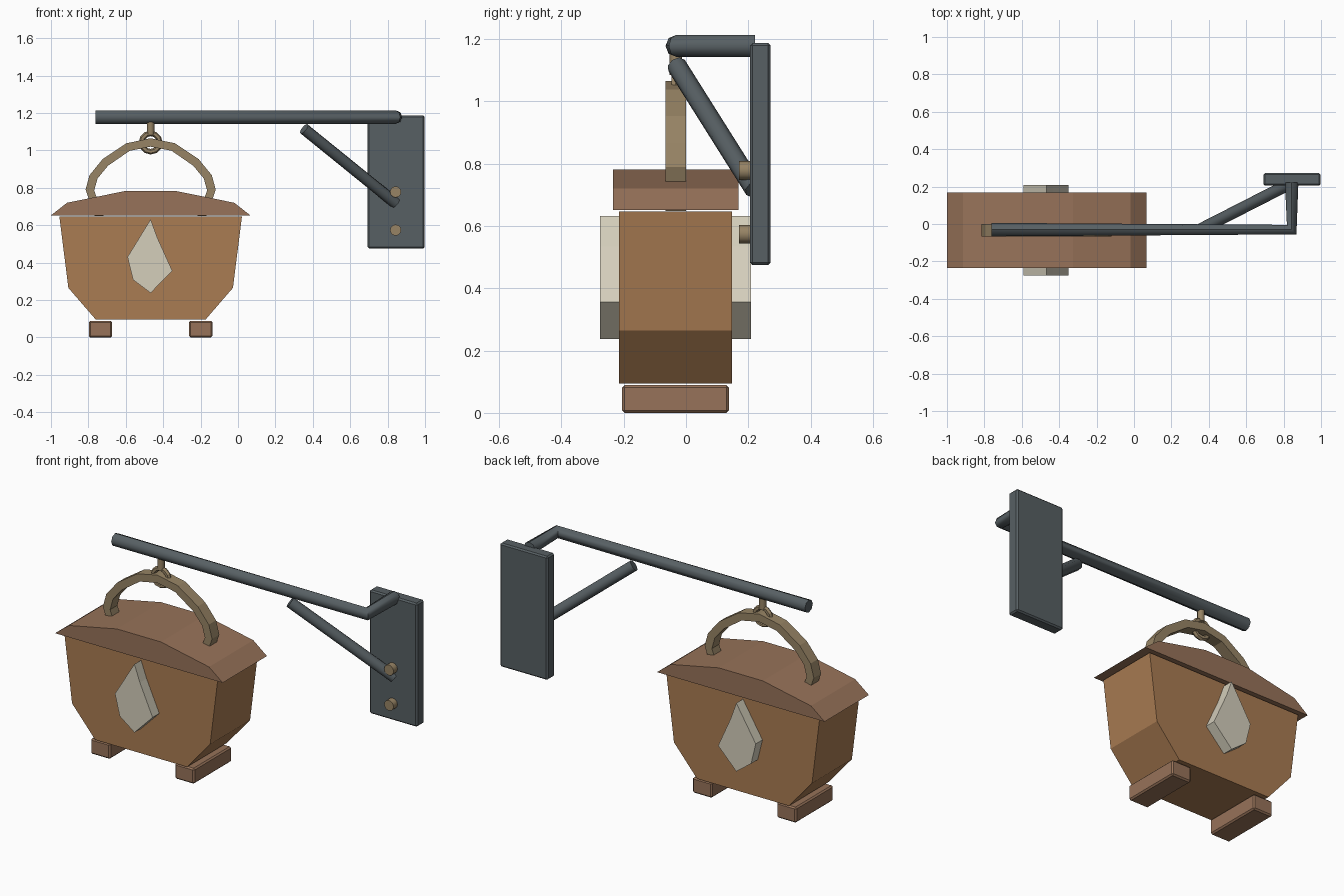
import bpy, bmesh, math
from mathutils import Vector

if "Cube" in bpy.data.objects:
    bpy.data.objects.remove(bpy.data.objects["Cube"])

CX, CY = -0.467, -0.033   # centre of the hanging pot


def material(name, rgb):
    m = bpy.data.materials.new(name)
    m.diffuse_color = (*rgb, 1)
    m.use_nodes = True
    m.node_tree.nodes["Principled BSDF"].inputs["Base Color"].default_value = m.diffuse_color
    return m


WOOD = material("wood", (0.40, 0.20, 0.085))
DARK_WOOD = material("dark_wood", (0.31, 0.17, 0.10))
IRON = material("iron", (0.095, 0.115, 0.125))
BRASS = material("brass", (0.31, 0.23, 0.13))
PALE = material("pale_stone", (0.66, 0.62, 0.50))


def finish(ob, name, mat, smooth=False):
    ob.name = name
    ob.data.materials.append(mat)
    if smooth:
        bpy.ops.object.select_all(action='DESELECT')
        ob.select_set(True)
        bpy.context.view_layer.objects.active = ob
        bpy.ops.object.shade_smooth_by_angle(angle=math.radians(50))
    return ob


def prism(name, profile, y0, y1, mat):
    """Extrude an (x, z) outline from y0 to y1."""
    bm = bmesh.new()
    a = [bm.verts.new((x, y0, z)) for x, z in profile]
    b = [bm.verts.new((x, y1, z)) for x, z in profile]
    bm.faces.new(a)
    bm.faces.new(b[::-1])
    n = len(a)
    for i in range(n):
        j = (i + 1) % n
        bm.faces.new((a[j], a[i], b[i], b[j]))
    bmesh.ops.recalc_face_normals(bm, faces=bm.faces)
    me = bpy.data.meshes.new(name)
    bm.to_mesh(me)
    bm.free()
    ob = bpy.data.objects.new(name, me)
    bpy.context.collection.objects.link(ob)
    return finish(ob, name, mat)


def symmetric(half):
    """Mirror (half width, z) points about the pot centre."""
    return [(CX + w, z) for w, z in half] + [(CX - w, z) for w, z in half[::-1] if w]


def box(name, lo, hi, mat, bevel=0.008):
    lo, hi = Vector(lo), Vector(hi)
    bpy.ops.mesh.primitive_cube_add(size=1, location=(lo + hi) / 2)
    ob = bpy.context.object
    ob.scale = hi - lo
    bpy.ops.object.transform_apply(location=False, rotation=False, scale=True)
    b = ob.modifiers.new("bevel", 'BEVEL')
    b.width, b.segments = bevel, 1
    return finish(ob, name, mat)


def tube(name, pts, radius, mat):
    """Eight-sided pipe along a polyline."""
    cu = bpy.data.curves.new(name, 'CURVE')
    cu.dimensions = '3D'
    cu.bevel_depth, cu.bevel_resolution, cu.use_fill_caps = radius, 2, True
    sp = cu.splines.new('POLY')
    sp.points.add(len(pts) - 1)
    for p, co in zip(sp.points, pts):
        p.co = (*co, 1)
    ob = bpy.data.objects.new(name, cu)
    bpy.context.collection.objects.link(ob)
    bpy.ops.object.select_all(action='DESELECT')
    ob.select_set(True)
    bpy.context.view_layer.objects.active = ob
    bpy.ops.object.convert(target='MESH')
    return finish(bpy.context.object, name, mat, True)


# pot body and lid
prism("pot_body", symmetric([(0.293, 0.095), (0.44, 0.265), (0.488, 0.646)]),
      -0.215, 0.148, WOOD)
prism("lid", symmetric([(0.534, 0.652), (0.447, 0.72), (0.14, 0.782)]),
      -0.235, 0.168, DARK_WOOD)

# feet
for side, s in (("left", -1), ("right", 1)):
    x = CX + s * 0.268
    box(f"{side}_foot", (x - 0.062, -0.205, 0), (x + 0.062, 0.138, 0.089), DARK_WOOD)

# diamond ornaments on both faces
gem = [(CX, 0.632), (CX - 0.124, 0.43), (CX - 0.094, 0.308),
       (CX, 0.238), (CX + 0.116, 0.356), (CX + 0.035, 0.535)]
for side, y0, y1 in (("front", -0.276, -0.213), ("back", 0.146, 0.209)):
    prism(f"{side}_ornament", gem, y0, y1, PALE)

# arched handle
outer = [(0.298, 0.648), (0.348, 0.79), (0.327, 0.867), (0.257, 0.953), (0.13, 1.038), (0, 1.065)]
inner = [(0.25, 0.648), (0.302, 0.785), (0.284, 0.85), (0.228, 0.918), (0.112, 0.998), (0, 1.02)]
arch = symmetric(outer) + symmetric(inner[:])[::-1]
left = [(CX - w, z) for w, z in outer]
right = [(CX + w, z) for w, z in outer[:-1]]
in_left = [(CX - w, z) for w, z in inner]
in_right = [(CX + w, z) for w, z in inner[:-1]]
arch = left + right[::-1] + in_right + in_left[::-1]
prism("handle", arch, CY - 0.033, CY + 0.033, BRASS)

# hanging ring and hook stem
bpy.ops.mesh.primitive_torus_add(major_radius=0.049, minor_radius=0.015,
                                 major_segments=12, minor_segments=6,
                                 location=(CX, CY, 1.042), rotation=(math.pi / 2, 0, 0))
finish(bpy.context.object, "hanging_ring", BRASS)
tube("hook_stem", [(CX, CY, 1.085), (CX, CY, 1.16)], 0.02, BRASS)

# wall plate, bent arm and brace
box("wall_plate", (0.693, 0.205, 0.475), (0.997, 0.272, 1.187), IRON)
tube("arm", [(-0.762, -0.03, 1.178), (0.843, -0.03, 1.178), (0.843, 0.222, 1.178)], 0.036, IRON)
tube("brace", [(0.353, -0.03, 1.115), (0.843, 0.22, 0.718)], 0.032, IRON)

# plate studs
for i, z in enumerate((0.778, 0.574)):
    bpy.ops.mesh.primitive_cylinder_add(vertices=12, radius=0.03, depth=0.045,
                                        location=(0.843, 0.192, z),
                                        rotation=(math.pi / 2, 0, 0))
    finish(bpy.context.object, f"stud_{i + 1}", BRASS, True)
